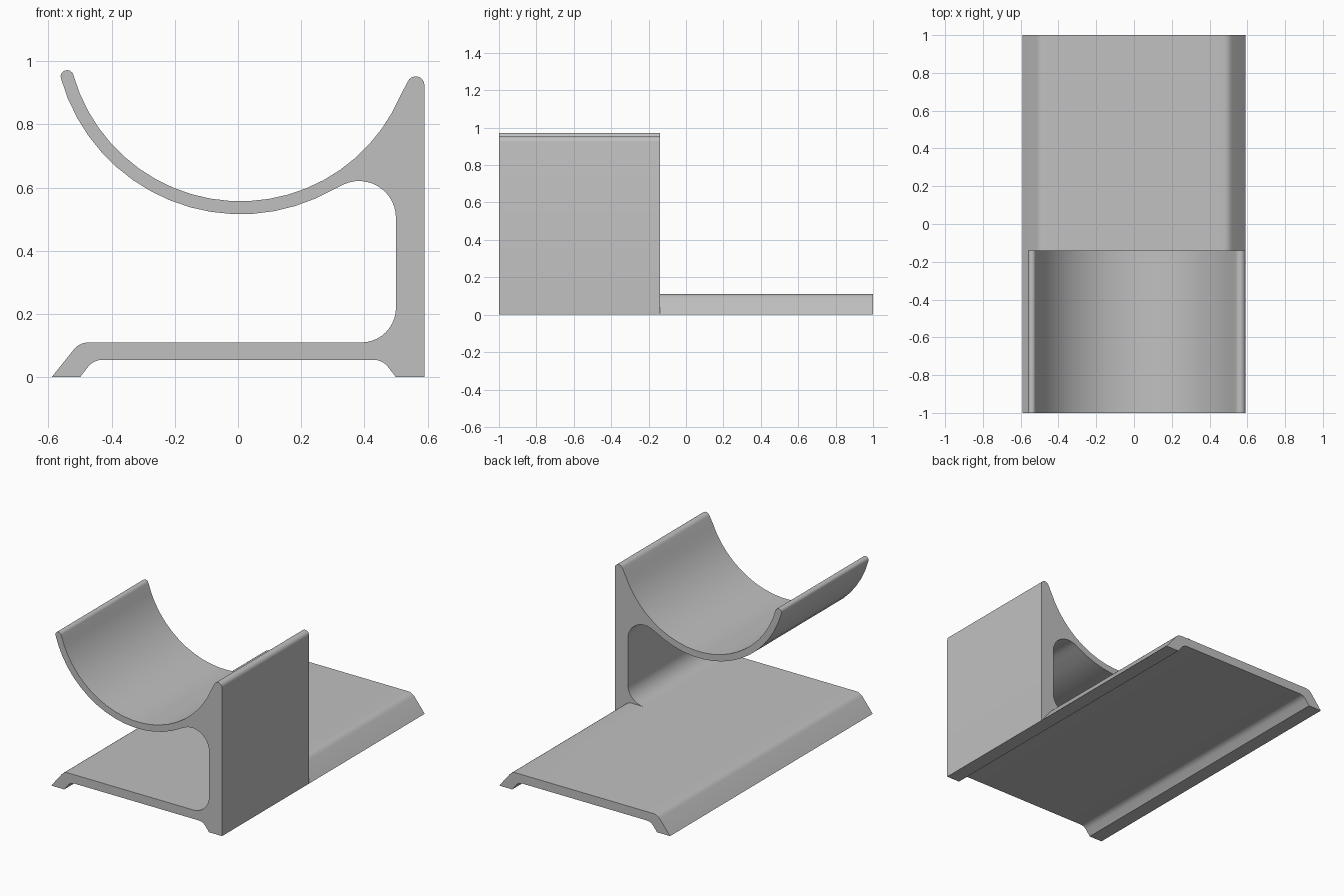
import bpy, bmesh
from math import sin, cos, radians

cube = bpy.data.objects.get("Cube")
if cube:
    bpy.data.objects.remove(cube, do_unlink=True)


def arc(cx, cz, r, a0, a1, n):
    """Points (x, z) on an arc from angle a0 to a1 in degrees."""
    angles = [radians(a0 + (a1 - a0) * i / n) for i in range(n + 1)]
    return [(cx + r * cos(a), cz + r * sin(a)) for a in angles]


HALF, FOOT = 0.59, 0.50            # outer and inner edge of the feet
Y_FRONT, Y_STEP, Y_BACK = -1.0, -0.14, 1.0
CX, CZ, R_IN, R_OUT = 0.008, 1.107, 0.55, 0.591   # cradle circle
TIP = 195.8                        # angle where the cradle lip ends

# Base profile shared by the whole length: feet, underside, left slope, top
base = [(HALF, 0), (FOOT, 0)]
base += arc(0.43, -0.001, 0.056, 40, 90, 4)
base += arc(-0.43, -0.001, 0.056, 90, 140, 4)
base += [(-FOOT, 0), (-HALF, 0)]
base += arc(-0.475, 0.054, 0.056, 140, 90, 4)
base += [(0.39, 0.11)]

# Upright and cradle profile, from the base top round to the right foot
r_mid, r_cap = (R_IN + R_OUT) / 2, (R_OUT - R_IN) / 2
tip_x = CX + r_mid * cos(radians(TIP))
tip_z = CZ + r_mid * sin(radians(TIP))
bracket = arc(0.39, 0.22, 0.11, -90, 0, 10)[1:]
bracket += arc(0.383, 0.504, 0.117, 0, 115, 12)
bracket += arc(CX, CZ, R_OUT, 300, TIP, 16)
bracket += arc(tip_x, tip_z, r_cap, TIP, TIP - 180, 8)[1:-1]
bracket += arc(CX, CZ, R_IN, TIP, 337, 22)
bracket += arc(0.5625, 0.925, 0.0275, 160, 0, 8)

# Plain right edge of the base behind the upright
edge = arc(0.475, 0.054, 0.056, 90, 40, 4)

bm = bmesh.new()


def ring(points, y):
    return [bm.verts.new((x, y, z)) for x, z in points]


def skin(a, b):
    for i in range(len(a) - 1):
        bm.faces.new((a[i], a[i + 1], b[i + 1], b[i]))


base_front, base_step, base_back = (ring(base, y) for y in (Y_FRONT, Y_STEP, Y_BACK))
brk_front, brk_step = ring(bracket, Y_FRONT), ring(bracket, Y_STEP)
edge_step, edge_back = ring(edge, Y_STEP), ring(edge, Y_BACK)


def closed(part, section):
    """Open strip joined to the two ends of the base profile."""
    return [section[-1]] + part + [section[0]]


# Long surfaces
skin(base_front, base_step)
skin(base_step, base_back)
skin(closed(brk_front, base_front), closed(brk_step, base_step))
skin(closed(edge_step, base_step), closed(edge_back, base_back))
# Front end, back of the bracket, back end
bm.faces.new(base_front + brk_front)
bm.faces.new(closed(brk_step, base_step) + edge_step[::-1])
bm.faces.new(base_back + edge_back)
bmesh.ops.recalc_face_normals(bm, faces=bm.faces[:])

mesh = bpy.data.meshes.new("cradle_stand")
bm.to_mesh(mesh)
bm.free()
stand = bpy.data.objects.new("cradle_stand", mesh)
bpy.context.collection.objects.link(stand)

# Grey material
grey = bpy.data.materials.new("light_grey")
grey.use_nodes = True
colour = (0.53, 0.53, 0.53, 1)
grey.diffuse_color = colour
grey.node_tree.nodes["Principled BSDF"].inputs["Base Color"].default_value = colour
mesh.materials.append(grey)

bpy.ops.object.select_all(action='DESELECT')
stand.select_set(True)
bpy.context.view_layer.objects.active = stand
bpy.ops.object.shade_smooth_by_angle(angle=radians(30))
